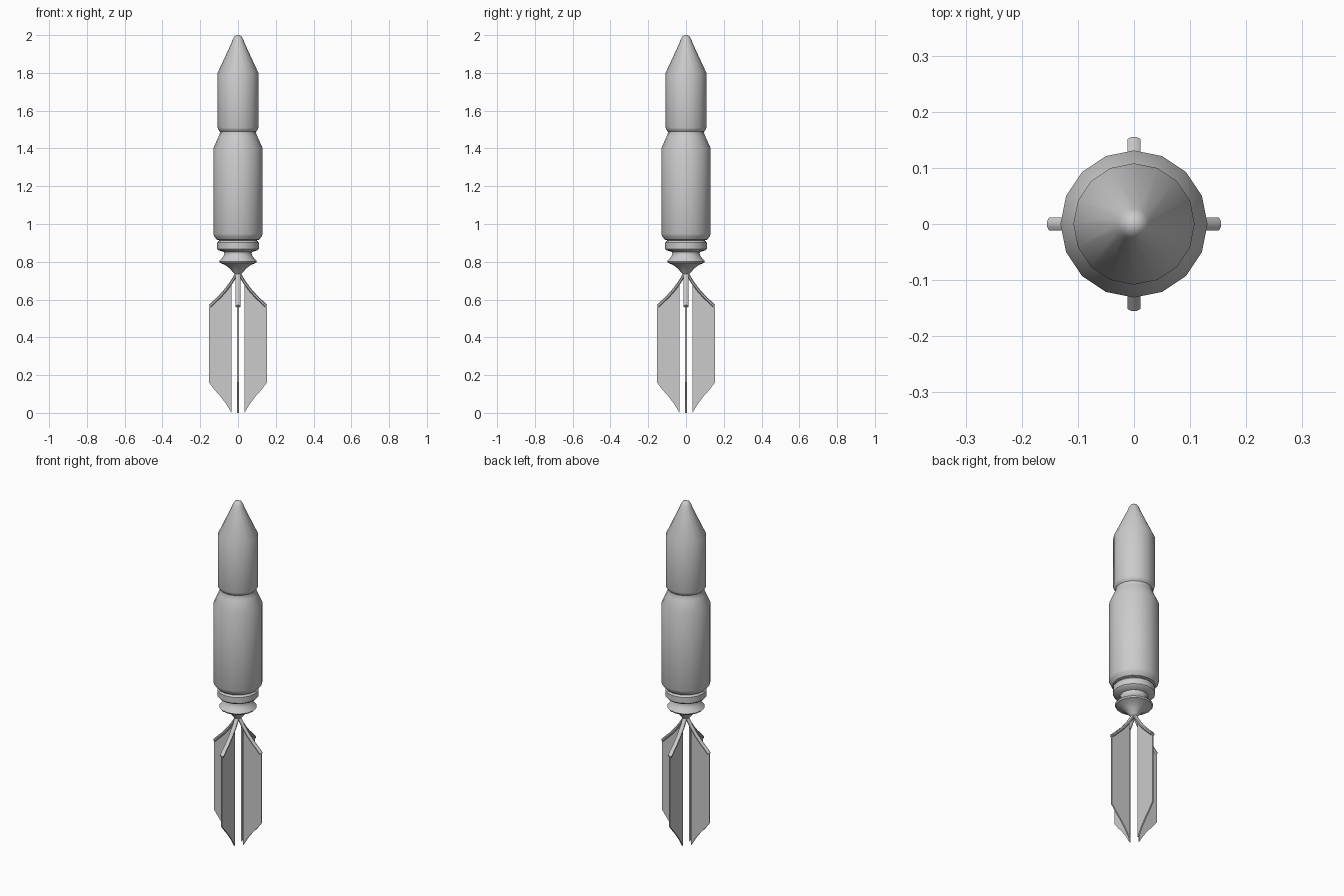
import bpy, bmesh, math
from mathutils import Vector, Matrix

if "Cube" in bpy.data.objects:
    bpy.data.objects.remove(bpy.data.objects["Cube"])

SIDES = 16


def make_object(name, bm, angle=35):
    bmesh.ops.recalc_face_normals(bm, faces=bm.faces)
    mesh = bpy.data.meshes.new(name)
    bm.to_mesh(mesh)
    bm.free()
    obj = bpy.data.objects.new(name, mesh)
    bpy.context.collection.objects.link(obj)
    bpy.ops.object.select_all(action='DESELECT')
    obj.select_set(True)
    bpy.context.view_layer.objects.active = obj
    bpy.ops.object.shade_smooth_by_angle(angle=math.radians(angle))
    return obj


def skin(bm, rings):
    """Bridge successive rings of vertices and cap both ends."""
    for a, b in zip(rings, rings[1:]):
        n = len(a)
        for i in range(n):
            j = (i + 1) % n
            bm.faces.new((a[i], a[j], b[j], b[i]))
    bm.faces.new(rings[0])
    bm.faces.new(rings[-1])


def lathe(name, profile):
    bm = bmesh.new()
    rings = []
    for r, z in profile:
        rings.append([bm.verts.new((r * math.cos(2 * math.pi * i / SIDES),
                                    r * math.sin(2 * math.pi * i / SIDES), z))
                      for i in range(SIDES)])
    skin(bm, rings)
    return make_object(name, bm)


# Turned body: nose, upper stage, waist, lower stage
lathe("body", [
    (0.006, 2.0), (0.018, 1.994), (0.027, 1.98), (0.034, 1.96), (0.108, 1.80),
    (0.108, 1.51), (0.105, 1.50), (0.096, 1.49), (0.096, 1.48), (0.102, 1.465),
    (0.131, 1.40), (0.131, 0.948), (0.126, 0.935), (0.112, 0.917), (0.095, 0.912)])

# Tail: collar ring, flared hub, tapered point
lathe("tail_hub", [
    (0.095, 0.913), (0.104, 0.910), (0.110, 0.902), (0.110, 0.868),
    (0.104, 0.861), (0.074, 0.852), (0.072, 0.842), (0.079, 0.826),
    (0.100, 0.802), (0.095, 0.794), (0.070, 0.784), (0.045, 0.766),
    (0.026, 0.744), (0.012, 0.728)])

# Curved arm path (radius, height), shared by arm and top edge of fin
ARM = [(0.004, 0.742), (0.018, 0.718), (0.034, 0.692), (0.062, 0.654),
       (0.093, 0.619), (0.124, 0.589), (0.149, 0.564)]
FIN = ARM[2:-1] + [(0.153, 0.56), (0.153, 0.16), (0.124, 0.122),
                   (0.092, 0.086), (0.062, 0.046), (0.034, 0.0)]

for k, side in enumerate(("right", "back", "left", "front")):
    turn = Matrix.Rotation(k * math.pi / 2, 4, 'Z')

    # Thin fin plate
    bm = bmesh.new()
    rings = [[bm.verts.new((r, y, z)) for r, z in FIN] for y in (-0.004, 0.004)]
    skin(bm, rings)
    bm.transform(turn)
    make_object("fin_" + side, bm)

    # Arm with an octagonal section swept along the path
    bm = bmesh.new()
    rings = []
    for i, (r, z) in enumerate(ARM):
        a, b = ARM[max(i - 1, 0)], ARM[min(i + 1, len(ARM) - 1)]
        t = Vector((b[0] - a[0], 0, b[1] - a[1])).normalized()
        normal = Vector((-t.z, 0, t.x))
        ring = []
        for s in range(8):
            ang = math.pi / 8 + s * math.pi / 4
            ring.append(bm.verts.new(Vector((r, 0, z))
                        + Vector((0, 0.013 * math.cos(ang), 0))
                        + normal * 0.009 * math.sin(ang)))
        rings.append(ring)
    skin(bm, rings)
    bm.transform(turn)
    make_object("fin_arm_" + side, bm, 50)
